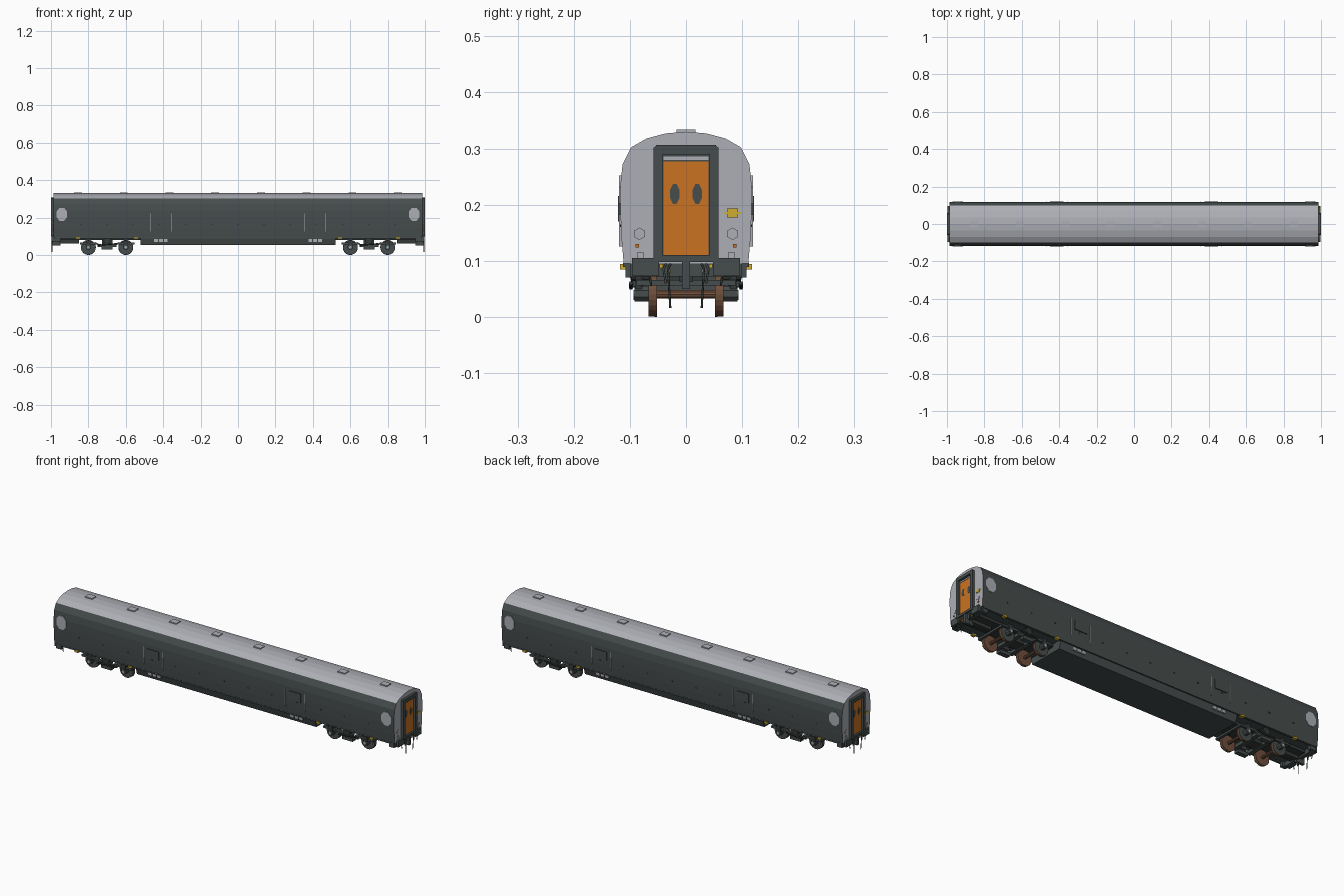
import bpy, bmesh, math
from mathutils import Vector

if "Cube" in bpy.data.objects:
    bpy.data.objects.remove(bpy.data.objects["Cube"], do_unlink=True)


def material(name, rgb):
    m = bpy.data.materials.new(name)
    m.use_nodes = True
    m.diffuse_color = (*rgb, 1)
    m.node_tree.nodes["Principled BSDF"].inputs["Base Color"].default_value = (*rgb, 1)
    return m


SLATE = material("slate paint", (0.062, 0.075, 0.074))
GREY = material("light grey", (0.42, 0.43, 0.47))
ORANGE = material("orange door", (0.6, 0.17, 0.015))
YELLOW = material("yellow", (0.62, 0.42, 0.03))
RUST = material("brown wheel steel", (0.16, 0.08, 0.045))
BLACK = material("underframe black", (0.035, 0.04, 0.04))


def finish(name, bm, *mats):
    bmesh.ops.recalc_face_normals(bm, faces=bm.faces)
    me = bpy.data.meshes.new(name)
    bm.to_mesh(me)
    bm.free()
    for m in mats:
        me.materials.append(m)
    ob = bpy.data.objects.new(name, me)
    bpy.context.collection.objects.link(ob)
    return ob


def prism(name, pts, axis, a, b, *mats):
    """Extrude a 2D outline along x or y from a to b."""
    put = (lambda u, v, w: (w, u, v)) if axis == "x" else (lambda u, v, w: (u, w, v))
    bm = bmesh.new()
    face = bm.faces.new([bm.verts.new(put(u, v, a)) for u, v in pts])
    ext = bmesh.ops.extrude_face_region(bm, geom=[face])["geom"]
    shift = Vector(put(0, 0, b - a))
    bmesh.ops.translate(bm, vec=shift, verts=[g for g in ext if isinstance(g, bmesh.types.BMVert)])
    return finish(name, bm, *mats)


def box(name, mat, x, y, z):
    """Box given by (min, max) on each axis."""
    return prism(name, [(x[0], z[0]), (x[1], z[0]), (x[1], z[1]), (x[0], z[1])], "y", *y, mat)


def span(c, half):
    return (c - half, c + half)


def side(s, a, b):
    return (s * a, s * b)


def ring(cu, cv, ru, rv, n, turn=0.0):
    return [(cu + ru * math.cos(turn + math.tau * i / n),
             cv + rv * math.sin(turn + math.tau * i / n)) for i in range(n)]


def tube(name, mat, points, radius):
    cu = bpy.data.curves.new(name, "CURVE")
    cu.dimensions = "3D"
    cu.bevel_depth = radius
    cu.bevel_resolution = 1
    cu.use_fill_caps = True
    sp = cu.splines.new("POLY")
    sp.points.add(len(points) - 1)
    for p, co in zip(sp.points, points):
        p.co = (*co, 1)
    cu.materials.append(mat)
    ob = bpy.data.objects.new(name, cu)
    bpy.context.collection.objects.link(ob)


# Body shell: one cross-section, coloured by direction and height
half = [(0.111, 0.095), (0.115, 0.14), (0.117, 0.19), (0.117, 0.235), (0.113, 0.272),
        (0.098, 0.302), (0.07, 0.318), (0.036, 0.327)]
section = half + [(0, 0.33)] + [(-y, z) for y, z in reversed(half)]
body = prism("body_shell", section, "x", -0.987, 0.987, SLATE, GREY)
for f in body.data.polygons:
    f.material_index = int(abs(f.normal.x) > 0.9 or f.center.z > 0.3)

# Roof vents
for i in range(8):
    box("roof_vent", GREY, span(-0.855 + i * 0.2443, 0.021), (-0.017, 0.017), (0.325, 0.334))

# Underframe trough between the bogies
trough = [(-0.108, 0.097), (-0.094, 0.052), (0.094, 0.052), (0.108, 0.097)]
prism("underframe_trough", trough, "x", -0.52, 0.52, SLATE)
box("centre_sill", BLACK, (-0.98, 0.98), (-0.05, 0.05), (0.08, 0.096))

for s in (-1, 1):
    # Side rails, end patches, doors and small fittings
    box("sole_bar", SLATE, (-0.98, 0.98), side(s, 0.1, 0.112), (0.089, 0.096))
    for e in (-1, 1):
        prism("side_patch", ring(e * 0.942, 0.217, 0.031, 0.038, 8, math.pi / 8), "y",
              *side(s, 0.113, 0.119), GREY)
        box("side_door", SLATE, span(e * 0.412, 0.036), side(s, 0.114, 0.121), (0.17, 0.215))
        for x in (0.356, 0.467):
            box("door_rail", GREY, span(e * x, 0.0015), side(s, 0.114, 0.1195), (0.125, 0.222))
        for i in range(3):
            box("door_step", GREY, span(e * 0.412 + (i - 1) * 0.026, 0.01),
                side(s, 0.098, 0.106), (0.07, 0.084))
        for x in (0.545, 0.855):
            box("yellow_marker", YELLOW, span(e * x, 0.01), side(s, 0.1, 0.118), (0.084, 0.094))
    for i in range(13):
        box("side_louvre", BLACK, span(-0.84 + i * 0.14, 0.005), side(s, 0.112, 0.1178), (0.16, 0.165))

for e in (-1, 1):
    # Gangway frame with recessed door
    for s in (-1, 1):
        box("gangway_post", SLATE, side(e, 0.985, 1.0), side(s, 0.042, 0.058), (0.1, 0.302))
    prism("gangway_header", [(-0.058, 0.289), (0.058, 0.289), (0.058, 0.3), (0.053, 0.306),
                             (-0.053, 0.306), (-0.058, 0.3)], "x", *side(e, 0.985, 1.0), SLATE)
    box("gangway_sill", SLATE, side(e, 0.985, 1.0), (-0.058, 0.058), (0.098, 0.11))
    box("gangway_back", SLATE, side(e, 0.985, 0.988), (-0.044, 0.044), (0.105, 0.292))
    box("end_door", ORANGE, side(e, 0.986, 0.99), (-0.04, 0.04), (0.11, 0.277))
    box("door_lintel", GREY, side(e, 0.986, 0.99), (-0.04, 0.04), (0.28, 0.286))
    for s in (-1, 1):
        prism("door_window", ring(s * 0.02, 0.219, 0.009, 0.019, 8, math.pi / 8), "x",
              *side(e, 0.987, 0.991), SLATE)

        # Lamps, headstock and buffers
        prism("lamp_cover", ring(s * 0.083, 0.148, 0.011, 0.011, 6, math.pi / 6), "x",
              *side(e, 0.984, 0.99), GREY)
        box("tail_lamp", ORANGE, side(e, 0.984, 0.991), span(s * 0.087, 0.003), (0.124, 0.13))
        box("lamp_bracket", GREY, side(e, 0.984, 0.99), span(s * 0.081, 0.006), (0.104, 0.115))
        box("buffer_block", SLATE, side(e, 0.965, 0.998), side(s, 0.048, 0.096), (0.073, 0.105))
        box("end_step", SLATE, side(e, 0.95, 0.98), side(s, 0.09, 0.108), (0.07, 0.1))

        # Hoses below the headstock
        for y, low, col in ((0.028, 0.016, BLACK), (0.036, 0.06, SLATE), (0.062, 0.055, BLACK)):
            tube("hose", col, [(e * 0.985, s * y, 0.094), (e * 0.996, s * (y + 0.004), 0.085),
                               (e * 0.994, s * y, low)], 0.002)
        box("hose_tap", GREY if s * e > 0 else ORANGE, side(e, 0.984, 0.996), span(s * 0.031, 0.003), (0.077, 0.084))
        box("yellow_tap", YELLOW, side(e, 0.984, 0.995), span(s * 0.044, 0.003), (0.087, 0.094))
    box("headstock", SLATE, side(e, 0.965, 0.985), (-0.1, 0.1), (0.072, 0.1))
    box("coupler_head", SLATE, side(e, 0.95, 0.998), (-0.007, 0.007), (0.05, 0.1))
    box("coupler_shank", BLACK, side(e, 0.85, 0.96), (-0.012, 0.012), (0.062, 0.08))
    box("warning_plate", YELLOW, side(e, 0.984, 0.99), span(e * 0.083, 0.01), (0.177, 0.193))
    box("warning_plate_bar", YELLOW, side(e, 0.984, 0.9895), span(e * 0.083, 0.015), (0.183, 0.187))

    # Bogies
    c = e * 0.7
    frame = [(-0.145, 0.066), (-0.145, 0.056), (-0.055, 0.056), (-0.04, 0.042), (0, 0.042)]
    frame += [(-x, z) for x, z in reversed(frame[:4])]
    frame += [(0.06, 0.068), (0.04, 0.056), (-0.04, 0.056), (-0.06, 0.068)]
    for s in (-1, 1):
        prism("bogie_side_frame", [(c + x, z) for x, z in frame], "y", *side(s, 0.076, 0.088), SLATE)
        prism("air_spring", ring(c, 0.077, 0.02, 0.018, 10), "y", *side(s, 0.066, 0.098), BLACK)
        box("spring_seat", SLATE, span(c, 0.022), side(s, 0.066, 0.096), (0.054, 0.064))
        box("spring_plank_end", SLATE, span(c, 0.03), side(s, 0.07, 0.094), (0.03, 0.046))
        tube("damper", BLACK, [(c - 0.05, s * 0.098, 0.052), (c + 0.05, s * 0.098, 0.06)], 0.004)
        for w in (-0.1, 0.1):
            x = c + w
            wheel = prism("wheel", ring(x, 0.04, 0.039, 0.039, 24), "y", *side(s, 0.055, 0.067), RUST, SLATE)
            for f in wheel.data.polygons:
                f.material_index = int(f.normal.y * s > 0.9)
            prism("wheel_flange", ring(x, 0.04, 0.04, 0.04, 24), "y", *side(s, 0.052, 0.056), RUST)
            prism("axle_box", ring(x, 0.041, 0.015, 0.015, 8, math.pi / 8), "y", *side(s, 0.066, 0.092), SLATE)
            prism("axle_cap", ring(x, 0.041, 0.007, 0.007, 8), "y", *side(s, 0.09, 0.094), GREY)
            box("primary_spring", BLACK, span(x, 0.012), side(s, 0.078, 0.09), (0.05, 0.078))
    for w in (-0.1, 0.1):
        prism("axle", ring(c + w, 0.04, 0.008, 0.008, 10), "y", -0.06, 0.06, RUST)
    for w in (-0.04, 0.04):
        box("bogie_cross_beam", SLATE, span(c + w, 0.01), (-0.08, 0.08), (0.042, 0.058))
    for w in (-0.14, 0.14):
        box("bogie_end_beam", SLATE, span(c + w, 0.006), (-0.08, 0.08), (0.056, 0.066))
    box("bogie_pivot", BLACK, span(c, 0.028), (-0.03, 0.03), (0.045, 0.096))
